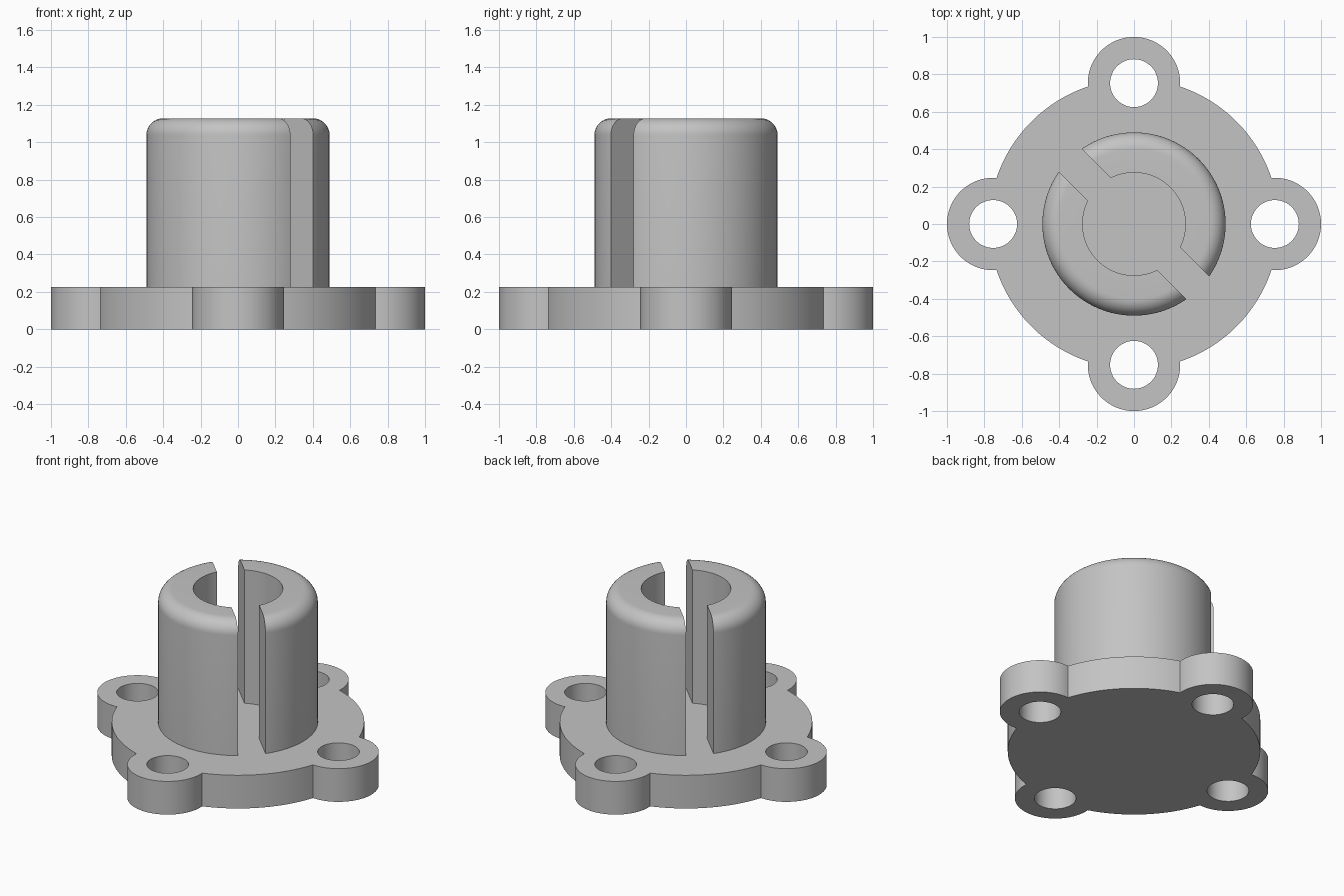
import bpy
import bmesh
from math import sin, cos, pi, hypot, atan2
from mathutils import Matrix

cube = bpy.data.objects.get("Cube")
if cube:
    bpy.data.objects.remove(cube, do_unlink=True)

PLATE_H, PLATE_R = 0.225, 0.775
LUG_C, LUG_R, HOLE_R = 0.753, 0.247, 0.128
COLLAR_R, BORE_R, TOP, FILLET = 0.49, 0.275, 1.128, 0.09
SLOT_W = 0.172

grey = bpy.data.materials.new("plain grey")
grey.use_nodes = True
colour = (0.55, 0.55, 0.55, 1)
grey.diffuse_color = colour
grey.node_tree.nodes["Principled BSDF"].inputs["Base Color"].default_value = colour


def arc(cx, cy, r, start, end, n):
    return [(cx + r * cos(start + (end - start) * i / n),
             cy + r * sin(start + (end - start) * i / n)) for i in range(n + 1)]


def activate(ob):
    bpy.ops.object.select_all(action='DESELECT')
    ob.select_set(True)
    bpy.context.view_layer.objects.active = ob


def finish(ob):
    ob.data.materials.clear()
    ob.data.materials.append(grey)
    activate(ob)
    bpy.ops.object.shade_smooth_by_angle(angle=pi / 6)


def mesh_object(name, bm):
    bmesh.ops.recalc_face_normals(bm, faces=bm.faces)
    mesh = bpy.data.meshes.new(name)
    bm.to_mesh(mesh)
    bm.free()
    ob = bpy.data.objects.new(name, mesh)
    bpy.context.collection.objects.link(ob)
    return ob


# Flange: round plate outline with four lugs, each with a bolt hole
d = (PLATE_R ** 2 - LUG_R ** 2 + LUG_C ** 2) / (2 * LUG_C)
h = (PLATE_R ** 2 - d ** 2) ** 0.5
lug_angle = atan2(h, d - LUG_C)
plate_angle = atan2(h, d)
outline, holes = [], []
for k in range(4):
    a = k * pi / 2
    cx, cy = LUG_C * cos(a), LUG_C * sin(a)
    outline += arc(cx, cy, LUG_R, a - lug_angle, a + lug_angle, 40)[:-1]
    outline += arc(0, 0, PLATE_R, a + plate_angle, a + pi / 2 - plate_angle, 28)[:-1]
    holes.append(arc(cx, cy, HOLE_R, 0, 2 * pi, 48)[:-1])

curve = bpy.data.curves.new("flange", 'CURVE')
curve.dimensions = '2D'
curve.fill_mode = 'BOTH'
curve.extrude = PLATE_H / 2
for loop in [outline] + holes:
    spline = curve.splines.new('POLY')
    spline.points.add(len(loop) - 1)
    for p, (x, y) in zip(spline.points, loop):
        p.co = (x, y, 0, 1)
    spline.use_cyclic_u = True
flange = bpy.data.objects.new("flange", curve)
bpy.context.collection.objects.link(flange)
activate(flange)
bpy.ops.object.convert(target='MESH')
flange = bpy.context.object
flange.data.transform(Matrix.Translation((0, 0, PLATE_H / 2)))
bm = bmesh.new()
bm.from_mesh(flange.data)
bmesh.ops.remove_doubles(bm, verts=bm.verts, dist=0.0001)
bmesh.ops.recalc_face_normals(bm, faces=bm.faces)
bm.to_mesh(flange.data)
bm.free()
finish(flange)

# Collar: turned profile with a rounded outer top edge, seated in the flange
base = PLATE_H - 0.02
profile = [(BORE_R, base), (COLLAR_R, base)]
profile += arc(COLLAR_R - FILLET, TOP - FILLET, FILLET, 0, pi / 2, 10)
profile += [(BORE_R, TOP)]
bm = bmesh.new()
verts = [bm.verts.new((x, 0, z)) for x, z in profile]
edges = [bm.edges.new((v, verts[(i + 1) % len(verts)])) for i, v in enumerate(verts)]
bmesh.ops.spin(bm, geom=verts + edges, cent=(0, 0, 0), axis=(0, 0, 1),
               angle=2 * pi, steps=96, use_merge=False)
bmesh.ops.remove_doubles(bm, verts=bm.verts, dist=0.0001)
collar = mesh_object("split_collar", bm)

# Diagonal slot through both walls of the collar
bm = bmesh.new()
bmesh.ops.create_cube(bm, size=1, matrix=Matrix.Rotation(-pi / 4, 4, 'Z')
                      @ Matrix.Translation((0, 0, 0.7))
                      @ Matrix.Diagonal((2, SLOT_W, 1.6, 1)))
cutter = mesh_object("slot_cutter", bm)
cutter.hide_render = True
slot = collar.modifiers.new("slot", 'BOOLEAN')
slot.operation = 'DIFFERENCE'
slot.solver = 'EXACT'
slot.object = cutter
activate(collar)
bpy.ops.object.modifier_apply(modifier="slot")
bpy.data.objects.remove(cutter, do_unlink=True)
finish(collar)
